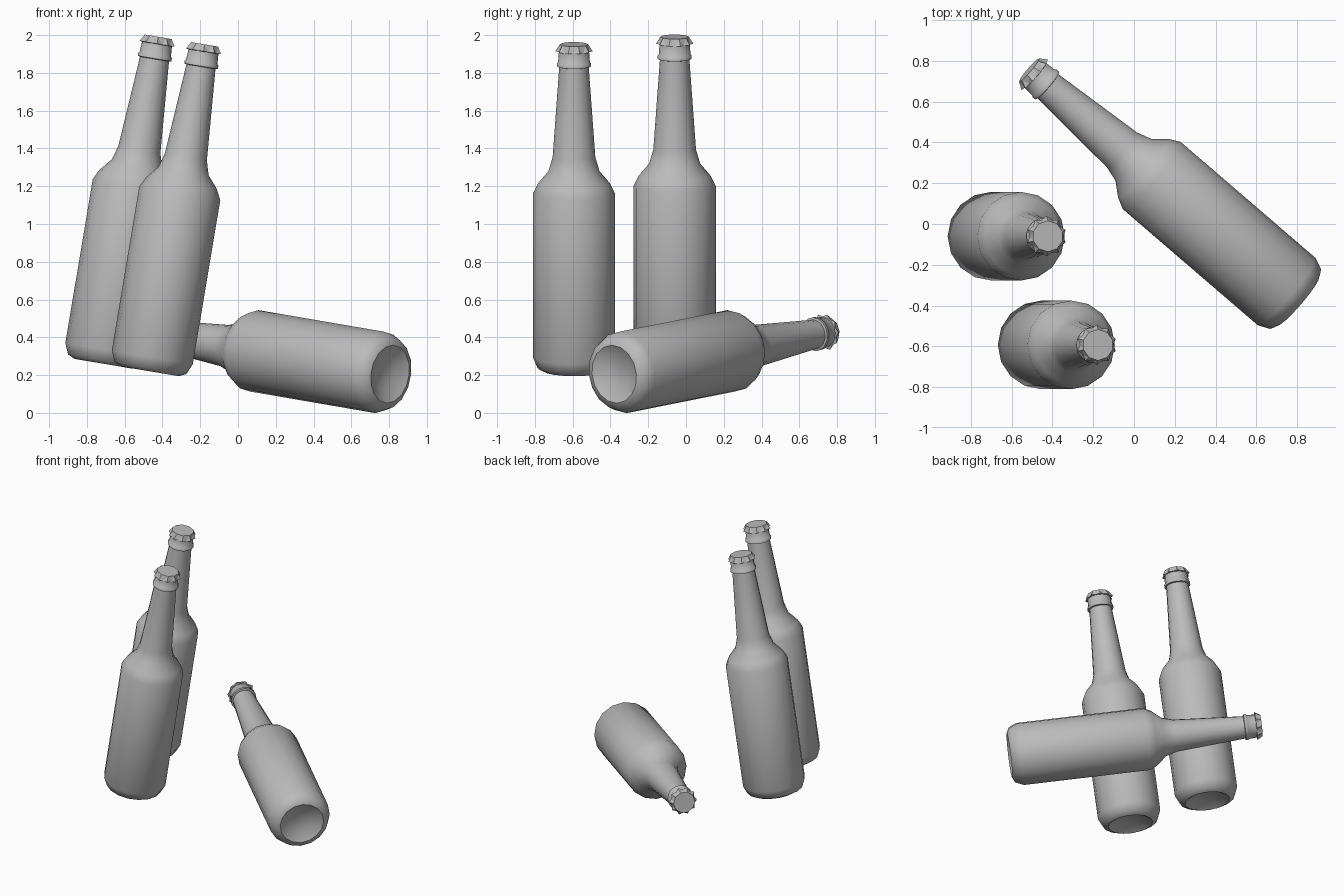
import bpy, bmesh, math
from mathutils import Vector

cube = bpy.data.objects.get("Cube")
if cube:
    bpy.data.objects.remove(cube)

grey = bpy.data.materials.new("grey")
grey.use_nodes = True
colour = (0.5, 0.5, 0.5, 1)
grey.diffuse_color = colour
grey.node_tree.nodes["Principled BSDF"].inputs["Base Color"].default_value = colour

SIDES = 16
FLUTES = 10

# Radius and height, from the hollow base up to the lip
GLASS = [(0.08, 0.04), (0.155, 0.0), (0.193, 0.018), (0.2175, 0.075),
         (0.2175, 0.955), (0.19, 1.01), (0.135, 1.075), (0.113, 1.15),
         (0.078, 1.635), (0.09, 1.638), (0.09, 1.655), (0.084, 1.66),
         (0.08, 1.72)]


def ring(bm, count, height, radius):
    """Circle of vertices; radius is a function of the vertex index."""
    return [bm.verts.new((radius(i) * math.cos(math.tau * i / count),
                          radius(i) * math.sin(math.tau * i / count), height))
            for i in range(count)]


def bridge(bm, low, high):
    n = len(low)
    for i in range(n):
        j = (i + 1) % n
        bm.faces.new((low[i], low[j], high[j], high[i]))


def finish(bm, name, base, axis):
    bmesh.ops.recalc_face_normals(bm, faces=bm.faces)
    mesh = bpy.data.meshes.new(name)
    bm.to_mesh(mesh)
    bm.free()
    mesh.materials.append(grey)
    obj = bpy.data.objects.new(name, mesh)
    bpy.context.collection.objects.link(obj)
    obj.location = base
    obj.rotation_euler = Vector(axis).to_track_quat('Z', 'Y').to_euler()
    return obj


def bottle(label, base, axis):
    # Glass body turned from the profile
    bm = bmesh.new()
    rings = [ring(bm, SIDES, z, lambda i, r=r: r) for r, z in GLASS]
    for low, high in zip(rings, rings[1:]):
        bridge(bm, low, high)
    bm.faces.new(rings[0])
    bm.faces.new(rings[-1])
    glass = finish(bm, label + "_glass", base, axis)
    bpy.ops.object.select_all(action='DESELECT')
    glass.select_set(True)
    bpy.context.view_layer.objects.active = glass
    bpy.ops.object.shade_smooth_by_angle(angle=math.radians(50))

    # Crimped crown cap with a fluted skirt
    bm = bmesh.new()
    n = FLUTES * 2
    inner = ring(bm, n, 1.715, lambda i: 0.076)
    skirt = ring(bm, n, 1.718, lambda i: 0.084 if i % 2 else 0.099)
    top = ring(bm, FLUTES, 1.755, lambda i: 0.076)
    bridge(bm, inner, skirt)
    for i in range(FLUTES):
        a, b, c = skirt[2 * i], skirt[2 * i + 1], skirt[(2 * i + 2) % n]
        t, u = top[i], top[(i + 1) % FLUTES]
        bm.faces.new((a, b, t))
        bm.faces.new((b, u, t))
        bm.faces.new((b, c, u))
    bm.faces.new(top)
    bm.faces.new(inner)
    finish(bm, label + "_cap", base, axis)


# Two leaning bottles and one lying on its side
lean = (0.165, 0, 0.986)
bottle("back_bottle", (-0.712, -0.06, 0.26), lean)
bottle("front_bottle", (-0.466, -0.593, 0.22), lean)
bottle("lying_bottle", (0.805, -0.38, 0.205), (-0.752, 0.647, 0.129))
